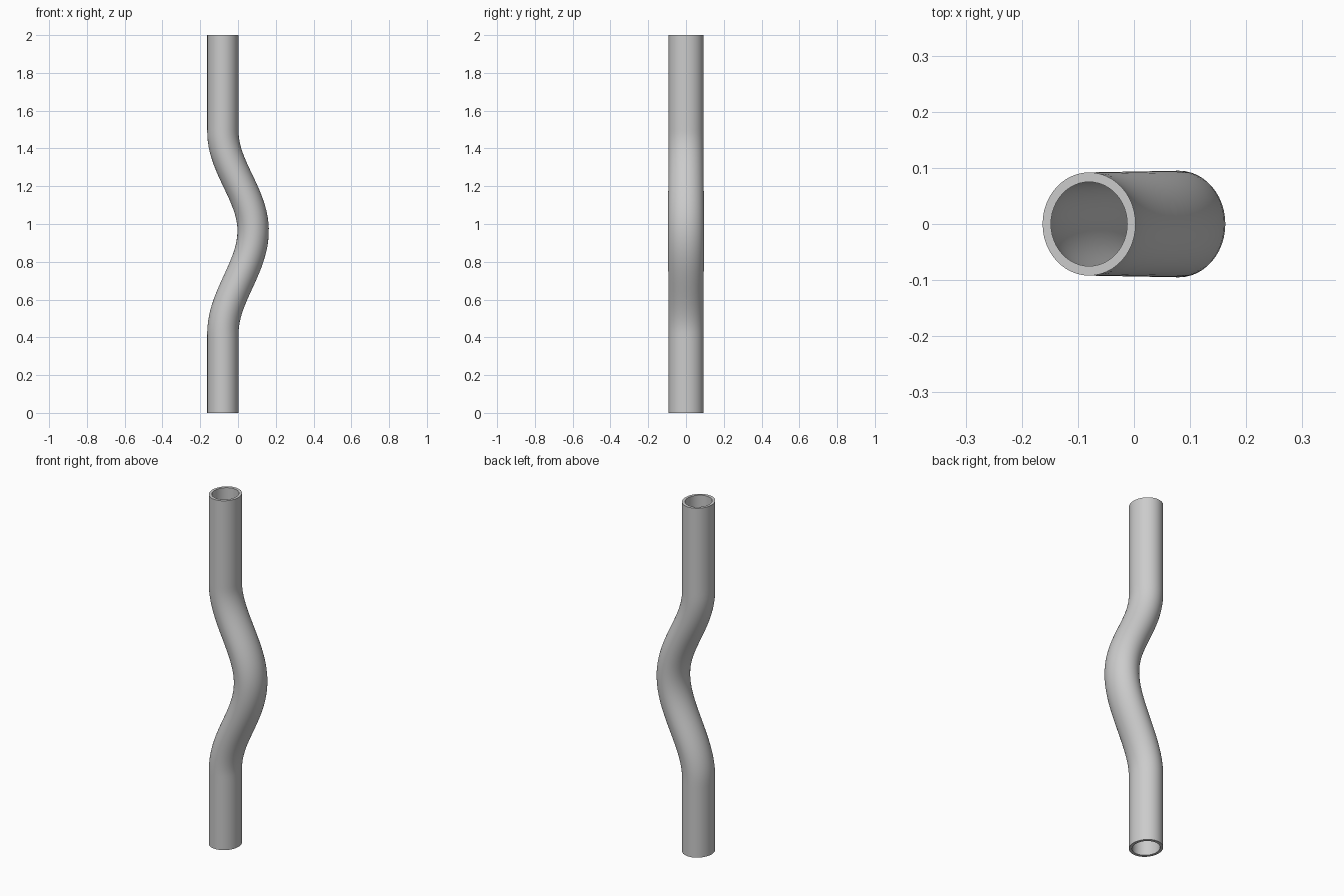
import bpy, bmesh, math
from mathutils import Vector

if "Cube" in bpy.data.objects:
    bpy.data.objects.remove(bpy.data.objects["Cube"])

SIDES, RINGS = 48, 80
HEIGHT, OFFSET = 2.0, 0.08           # pipe height, sideways shift of the centreline
BEND_LOW, BEND_PEAK, BEND_TOP = 0.42, 0.965, 1.49


def centre(z):
    """Centreline: straight ends with one smooth bulge to +x."""
    if z <= BEND_LOW or z >= BEND_TOP:
        x = -OFFSET
    elif z < BEND_PEAK:
        x = -OFFSET * math.cos(math.pi * (z - BEND_LOW) / (BEND_PEAK - BEND_LOW))
    else:
        x = -OFFSET * math.cos(math.pi * (BEND_TOP - z) / (BEND_TOP - BEND_PEAK))
    return Vector((x, 0, z))


def add_wall(bm, rx, ry):
    """Sweep an oval along the centreline and return its rings."""
    rings = []
    for i in range(RINGS + 1):
        z = HEIGHT * i / RINGS
        c = centre(z)
        tangent = (centre(z + 0.005) - centre(z - 0.005)).normalized()
        side = Vector((tangent.z, 0, -tangent.x))
        bulge = 0.003 * max(0, c.x + OFFSET) / (2 * OFFSET)
        ring = []
        for k in range(SIDES):
            a = math.tau * k / SIDES
            p = c + side * rx * math.cos(a)
            p.y = (ry + bulge) * math.sin(a)
            ring.append(bm.verts.new(p))
        rings.append(ring)
    return rings


def bridge(bm, a, b):
    for k in range(SIDES):
        n = (k + 1) % SIDES
        bm.faces.new((a[k], a[n], b[n], b[k]))


bm = bmesh.new()
# outer and inner walls of the hollow pipe
outer = add_wall(bm, 0.083, 0.092)
inner = add_wall(bm, 0.068, 0.075)
for wall in (outer, inner):
    for lower, upper in zip(wall, wall[1:]):
        bridge(bm, lower, upper)
# flat rims at both open ends
bridge(bm, outer[0], inner[0])
bridge(bm, outer[-1], inner[-1])
bmesh.ops.recalc_face_normals(bm, faces=bm.faces)

mesh = bpy.data.meshes.new("bent_pipe")
bm.to_mesh(mesh)
bm.free()
pipe = bpy.data.objects.new("bent_pipe", mesh)
bpy.context.collection.objects.link(pipe)

# single plain grey
grey = bpy.data.materials.new("light_grey")
grey.diffuse_color = (0.6, 0.6, 0.6, 1)
grey.use_nodes = True
grey.node_tree.nodes["Principled BSDF"].inputs["Base Color"].default_value = grey.diffuse_color
mesh.materials.append(grey)

bpy.context.view_layer.objects.active = pipe
pipe.select_set(True)
bpy.ops.object.shade_smooth_by_angle(angle=math.radians(35))
